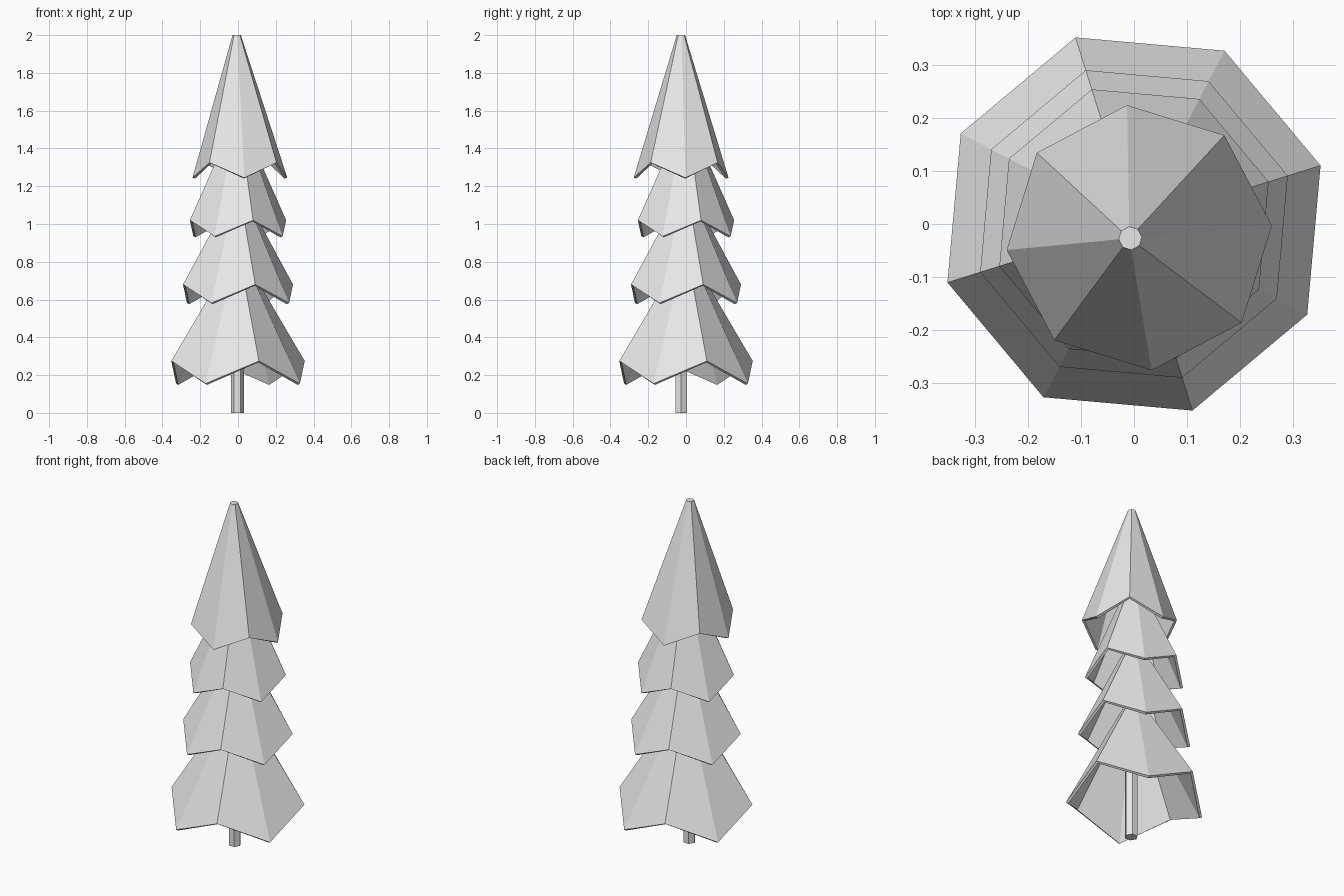
import bpy
import bmesh
from math import cos, sin, radians
from mathutils import Vector

cube = bpy.data.objects.get("Cube")
if cube:
    bpy.data.objects.remove(cube, do_unlink=True)

grey = bpy.data.materials.new("light_grey")
grey.use_nodes = True
colour = (0.8, 0.8, 0.8, 1)
grey.diffuse_color = colour
grey.node_tree.nodes["Principled BSDF"].inputs["Base Color"].default_value = colour


def add_object(name, bm):
    bmesh.ops.recalc_face_normals(bm, faces=bm.faces)
    mesh = bpy.data.meshes.new(name)
    bm.to_mesh(mesh)
    bm.free()
    mesh.materials.append(grey)
    obj = bpy.data.objects.new(name, mesh)
    bpy.context.collection.objects.link(obj)
    return obj


def ring(bm, sides, radius, centre, turn, heights):
    """Corners of a polygon whose heights alternate."""
    verts = []
    for i in range(sides):
        a = radians(turn + 360 * i / sides)
        z = heights[i % len(heights)]
        verts.append(bm.verts.new((centre[0] + radius * cos(a), centre[1] + radius * sin(a), z)))
    return verts


def bridge(bm, low, high):
    n = len(low)
    for i in range(n):
        j = (i + 1) % n
        bm.faces.new((low[i], low[j], high[j], high[i]))


def branch_layer(name, radius, centre, turn, heights, tip_radius, tip_centre, tip_z):
    """Hollow eight-sided skirt with a zigzag hem and a flat tip."""
    bm = bmesh.new()
    hem = ring(bm, 8, radius, centre, turn, heights)
    tip = ring(bm, 8, tip_radius, tip_centre, turn, [tip_z])
    bridge(bm, hem, tip)
    bm.faces.new(tip)
    # An open shell needs its normals pointed away from the axis
    obj = add_object(name, bm)
    side = obj.data.polygons[0]
    if side.normal.dot(side.center - Vector((*centre, side.center.z))) < 0:
        obj.data.flip_normals()
    shell = obj.modifiers.new("thickness", "SOLIDIFY")
    shell.thickness = 0.015
    shell.offset = -1


# Branches, from the ground up
origin = (0, 0)
branch_layer("bottom_branches", 0.37, origin, 17.4, (0.275, 0.155), 0.04, origin, 0.81)
branch_layer("lower_middle_branches", 0.305, origin, 17.4, (0.68, 0.582), 0.05, origin, 1.13)
branch_layer("upper_middle_branches", 0.267, origin, 17.4, (1.02, 0.935), 0.045, origin, 1.5)
branch_layer("top_branches", 0.252, (0.01, -0.026), 5.3, (1.245, 1.325), 0.022, (-0.007, -0.027), 2.0)

# Trunk
bm = bmesh.new()
foot = ring(bm, 6, 0.035, (-0.003, -0.026), 0, [0])
head = ring(bm, 6, 0.035, (-0.003, -0.026), 0, [0.6])
bridge(bm, foot, head)
bm.faces.new(foot)
bm.faces.new(head)
add_object("trunk", bm)
